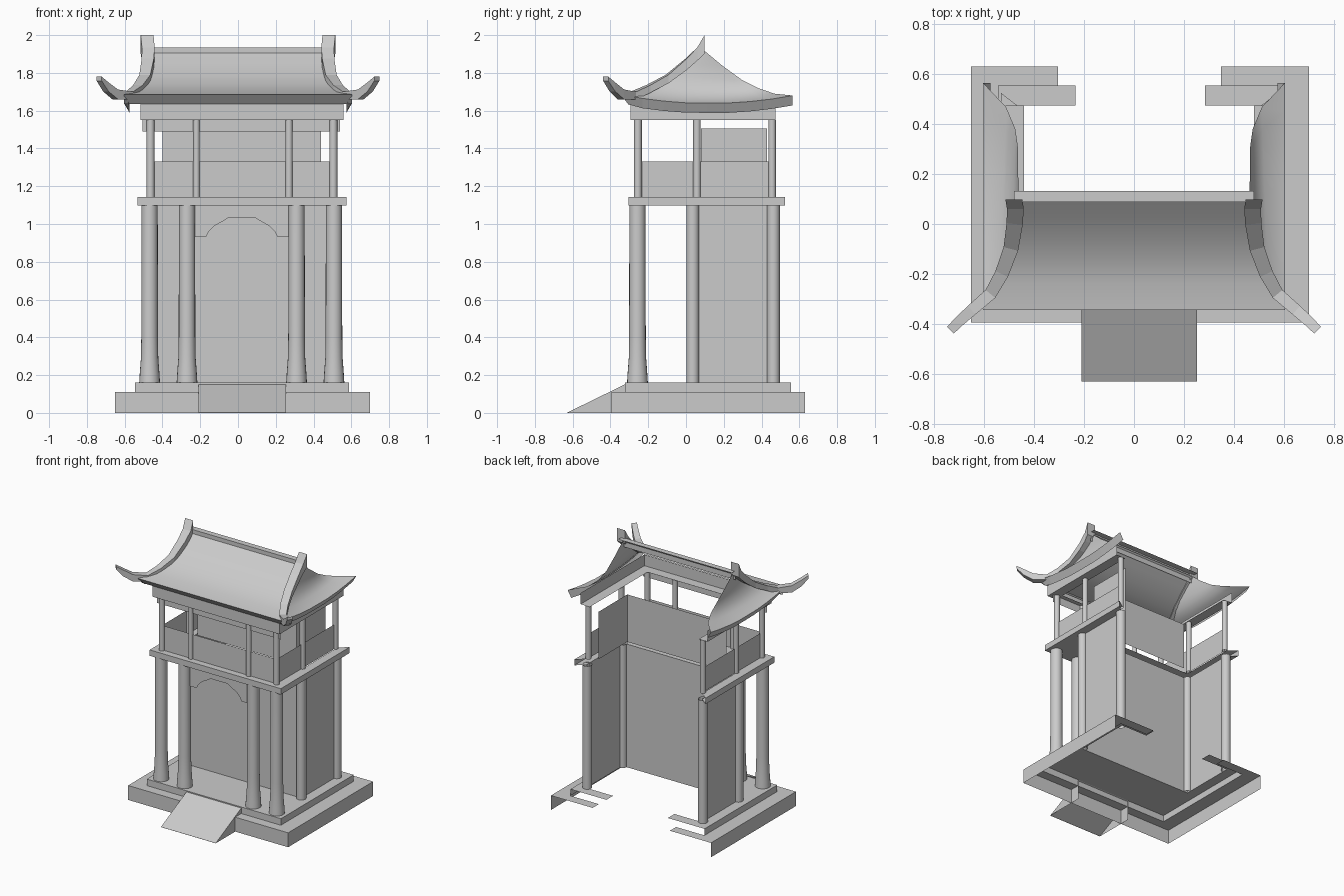
import bpy
import bmesh
from math import cos, sin, pi
from mathutils import Vector

cube = bpy.data.objects.get("Cube")
if cube:
    bpy.data.objects.remove(cube, do_unlink=True)

stone = bpy.data.materials.new("plain_grey")
stone.use_nodes = True
stone.diffuse_color = (0.6, 0.6, 0.6, 1)
stone.node_tree.nodes["Principled BSDF"].inputs["Base Color"].default_value = (0.6, 0.6, 0.6, 1)


def sheet(name, rows, smooth=False, closed=False):
    """Surface through rows of points that all have the same length."""
    bm = bmesh.new()
    grid = [[bm.verts.new(p) for p in row] for row in rows]
    count = len(rows[0])
    for low, high in zip(grid, grid[1:]):
        for i in range(count if closed else count - 1):
            j = (i + 1) % count
            bm.faces.new((low[i], low[j], high[j], high[i]))
    mesh = bpy.data.meshes.new(name)
    bm.to_mesh(mesh)
    bm.free()
    mesh.materials.append(stone)
    obj = bpy.data.objects.new(name, mesh)
    bpy.context.collection.objects.link(obj)
    if smooth:
        bpy.ops.object.select_all(action="DESELECT")
        obj.select_set(True)
        bpy.context.view_layer.objects.active = obj
        bpy.ops.object.shade_smooth_by_angle(angle=0.7)
    return obj


def horseshoe(rect, z):
    """Outline open at the back: left side, front, right side."""
    x0, x1, front, back = rect
    return [(x0, back, z), (x0, front, z), (x1, front, z), (x1, back, z)]


def column(name, x, y, profile):
    rows = [[(x + r * cos(2 * pi * i / 20), y + r * sin(2 * pi * i / 20), z)
             for i in range(20)] for r, z in profile]
    sheet(name, rows, smooth=True, closed=True)


# Footprints: x left, x right, y front, y back
base = (-0.652, 0.70, -0.395, 0.63)
step = (-0.545, 0.588, -0.322, 0.555)
room = (-0.468, 0.51, 0.036, 0.475)
slab = (-0.533, 0.575, -0.305, 0.525)
rail = (-0.463, 0.505, -0.255, 0.456)
beam = (-0.515, 0.558, -0.295, 0.475)
beam_inner = (-0.44, 0.48, -0.22, 0.475)

# Stepped base, walls and upper floor
sheet("base", [horseshoe(base, 0), horseshoe(base, 0.11), horseshoe(step, 0.11)])
sheet("step", [horseshoe(step, 0.11), horseshoe(step, 0.16), horseshoe(room, 0.16)])
sheet("lower_walls", [horseshoe(room, 0.16), horseshoe(room, 1.10)])
sheet("upper_floor", [horseshoe(room, 1.098), horseshoe(slab, 1.098),
                      horseshoe(slab, 1.143), horseshoe(room, 1.143)])

# Short return strips at the open back of the base
for name, outer, inner, z, ends in (("base_return", base, step, 0.11, (-0.305, 0.348)),
                                    ("step_return", step, room, 0.16, (-0.235, 0.284))):
    for side, end in enumerate(ends):
        low = [(inner[side], inner[3], z), (end, inner[3], z)]
        high = [(outer[side], outer[3], z), (end, outer[3], z)]
        if side:
            low.reverse()
            high.reverse()
        sheet(name, [low, high])

# Entrance ramp
a, b = -0.21, 0.253
sheet("ramp", [[(a, -0.315, 0), (a, -0.63, 0), (b, -0.63, 0), (b, -0.315, 0)],
               [(a, -0.315, 0.155), (a, -0.63, 0.001), (b, -0.63, 0.001), (b, -0.315, 0.155)]])
sheet("ramp_top", [[(a, -0.63, 0.001), (b, -0.63, 0.001)],
                   [(a, -0.315, 0.155), (b, -0.315, 0.155)]])

# Lower columns: flared feet in front, plain ones at the walls
flared = [(0.055, 0.16), (0.052, 0.21), (0.046, 0.29), (0.044, 0.40), (0.043, 1.10)]
for x in (-0.468, -0.27, 0.31, 0.508):
    column("front_column", x, -0.257, flared)
for x in room[:2]:
    for y in (0.036, 0.463):
        column("wall_column", x, y, [(0.034, 0.16), (0.034, 1.10)])

# Arched valance between the middle columns
arch = [(-0.25, 0.93), (-0.17, 0.93), (-0.155, 0.96), (-0.125, 0.99), (-0.085, 1.012),
        (-0.05, 1.033)]
arch += [(0.04 - x, z) for x, z in reversed(arch)]
sheet("arched_valance", [[(x, -0.257, z) for x, z in arch],
                         [(x, -0.257, 1.10) for x, z in arch]])

# Upper storey: balustrade, slim columns, wall and lintel
sheet("balustrade", [horseshoe(rail, 1.143), horseshoe(rail, 1.33)])
sheet("upper_wall", [[(-0.40, 0.08, z), (0.44, 0.08, z), (0.44, 0.43, z)]
                     for z in (1.143, 1.505)])
sheet("lintel", [[(-0.505, -0.255, z), (0.54, -0.255, z)] for z in (1.49, 1.55)])
spots = [(x, -0.255, 0.021) for x in rail[:2]] + [(-0.22, -0.255, 0.017), (0.27, -0.255, 0.019)]
spots += [(x, y, 0.02) for x in rail[:2] for y in (0.058, 0.456)]
for x, y, r in spots:
    column("upper_column", x, y, [(r, 1.143), (r, 1.55)])
sheet("roof_beam", [horseshoe(beam_inner, 1.55), horseshoe(beam, 1.55), horseshoe(beam, 1.635)])

# Curved roof: front and back hip lines, from eave to ridge
front_hip = [(0.604, -0.345, 1.685), (0.535, -0.24, 1.70), (0.49, -0.14, 1.74),
             (0.468, -0.06, 1.785), (0.46, 0.02, 1.845), (0.46, 0.10, 1.915)]
back_hip = [(0.604, 0.565, 1.68), (0.512, 0.468, 1.69), (0.475, 0.38, 1.72),
            (0.464, 0.30, 1.76), (0.464, 0.19, 1.84), (0.464, 0.10, 1.915)]
sheet("front_roof", [[(-x, y, z), (x, y, z)] for x, y, z in front_hip], smooth=True)
sheet("front_fascia", [[(-0.604, -0.30, 1.635), (0.604, -0.30, 1.635)],
                       [(-0.604, -0.345, 1.685), (0.604, -0.345, 1.685)]])


def side_row(i, s):
    """Sagging line from the front hip to the back hip."""
    p, q = Vector(front_hip[i]), Vector(back_hip[i])
    row = []
    for k in range(9):
        t = k / 8
        v = p.lerp(q, t)
        v.z -= 0.042 * max(0, 1 - i / 3) * min(1, 3.5 * t * (1 - t) * 1.2)
        row.append((s * v.x, v.y, v.z))
    return row if s > 0 else row[::-1]


for s in (-1, 1):
    rows = [side_row(i, s) for i in range(len(front_hip))]
    sheet("side_roof", rows, smooth=True)
    drop = [(x - s * 0.03, y + (0.04 if y < -0.3 else 0), z - 0.052) for x, y, z in rows[0]]
    sheet("side_fascia", [drop, rows[0]])

# Ridge bar
sheet("ridge", [[(-0.48, y, z), (0.48, y, z)]
                for y, z in ((0.088, 1.865), (0.088, 1.935), (0.132, 1.935))])

# Upswept hip ridges ending in curled tips: x, y, top z, width, depth
path = [(0.481, 0.098, 2.0, 0.068, 0.10), (0.475, 0.06, 1.935, 0.067, 0.07),
        (0.478, 0.0, 1.875, 0.065, 0.06), (0.493, -0.1, 1.79, 0.06, 0.045),
        (0.53, -0.2, 1.735, 0.055, 0.04), (0.575, -0.28, 1.70, 0.05, 0.042),
        (0.65, -0.345, 1.712, 0.046, 0.052), (0.70, -0.39, 1.75, 0.042, 0.048),
        (0.735, -0.425, 1.78, 0.038, 0.022)]
for s in (-1, 1):
    rows = []
    for i, (x, y, z, w, d) in enumerate(path):
        p, q = path[max(i - 1, 0)], path[min(i + 1, len(path) - 1)]
        side = Vector((q[1] - p[1], p[0] - q[0])).normalized() * w / 2
        if i < 2:
            side = Vector((-w / 2, 0))
        ring = [(s * (x + k * side.x), y + k * side.y, h)
                for k, h in ((-1, z), (1, z), (1, z - d), (-1, z - d))]
        rows.append(ring if s < 0 else ring[::-1])
    hip = sheet("hip_ridge", rows, closed=True)
    bm = bmesh.new()
    bm.from_mesh(hip.data)
    bmesh.ops.holes_fill(bm, edges=[e for e in bm.edges if e.is_boundary])
    bmesh.ops.recalc_face_normals(bm, faces=bm.faces)
    bm.to_mesh(hip.data)
    bm.free()
